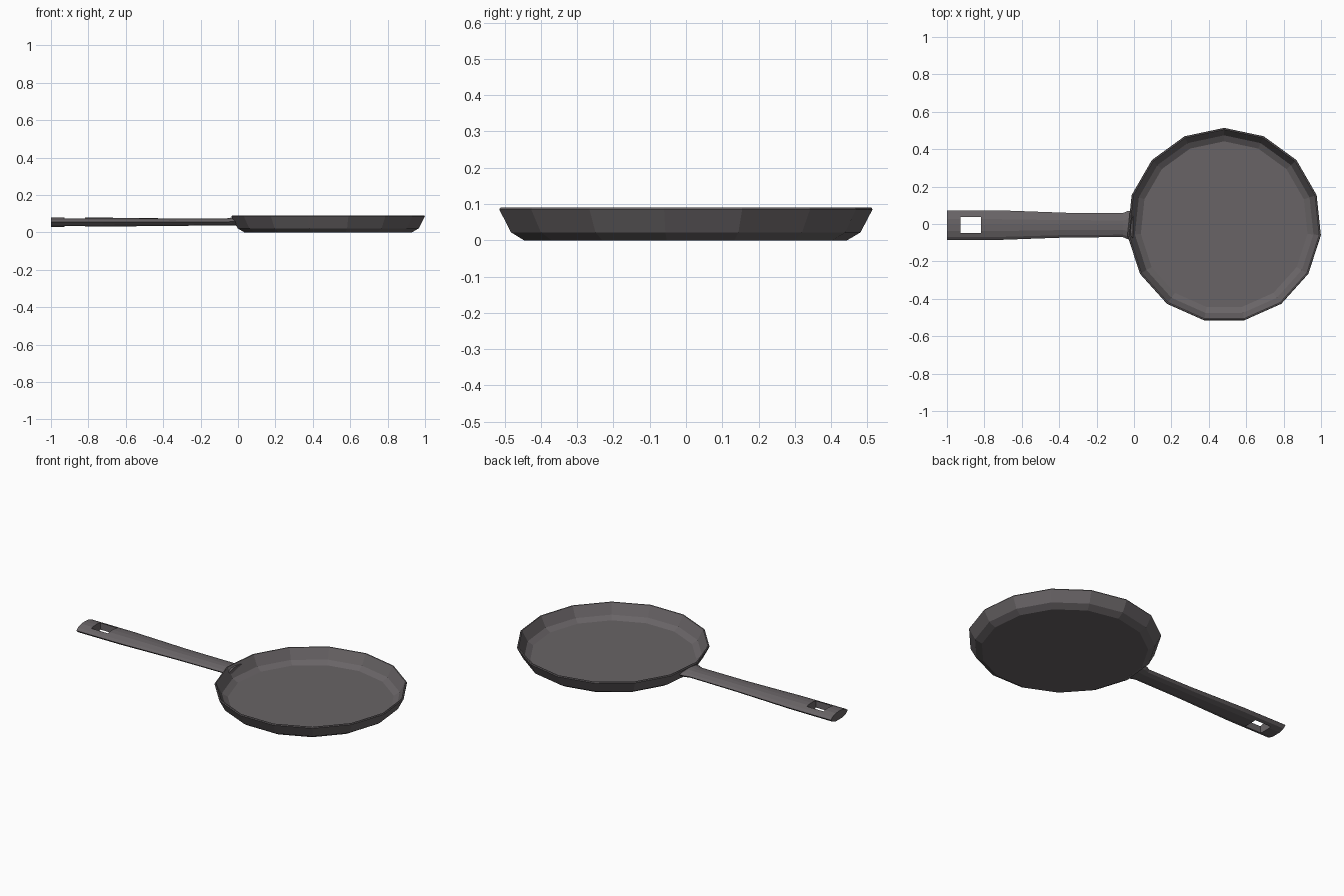
import bpy, bmesh
from math import cos, sin, pi

if "Cube" in bpy.data.objects:
    bpy.data.objects.remove(bpy.data.objects["Cube"])

CY = -0.006   # centre line of pan and handle

mat = bpy.data.materials.new("dark_metal")
mat.diffuse_color = (0.14, 0.127, 0.133, 1)
mat.use_nodes = True
mat.node_tree.nodes["Principled BSDF"].inputs["Base Color"].default_value = mat.diffuse_color


def loft(name, rings, cap_start=True, cap_end=True):
    """Skin a list of equal-length closed rings into a flat shaded mesh."""
    bm = bmesh.new()
    loops = [[bm.verts.new(p) for p in ring] for ring in rings]
    n = len(loops[0])
    for a, b in zip(loops, loops[1:]):
        for i in range(n):
            j = (i + 1) % n
            bm.faces.new((a[i], a[j], b[j], b[i]))
    if cap_start:
        bm.faces.new(loops[0][::-1])
    if cap_end:
        bm.faces.new(loops[-1])
    bmesh.ops.recalc_face_normals(bm, faces=bm.faces)
    me = bpy.data.meshes.new(name)
    bm.to_mesh(me)
    bm.free()
    ob = bpy.data.objects.new(name, me)
    bpy.context.collection.objects.link(ob)
    me.materials.append(mat)
    return ob


# Pan: 15-sided dish, profile runs from the underside over the rim to the floor
SIDES, CX = 15, 0.482
profile = [(0.45, 0), (0.487, 0.022), (0.52, 0.085), (0.517, 0.09),
           (0.511, 0.09), (0.48, 0.03), (0.448, 0.011)]
loft("pan_body", [[(CX + r * cos(pi / 2 + 2 * pi * i / SIDES),
                    CY + r * sin(pi / 2 + 2 * pi * i / SIDES), z)
                   for i in range(SIDES)] for r, z in profile])

# Handle: lens-shaped section (fraction of half width, fraction of half height)
section = [(1, 0), (0.8, 0.5), (0.4, 0.92), (0, 1), (-0.4, 0.92), (-0.8, 0.5),
           (-1, 0), (-0.8, -0.6), (-0.4, -1), (0.4, -1), (0.8, -0.6)]
# Stations: x, half width, middle z, half height
stations = [(-1, 0.079, 0.055, 0.025), (-0.72, 0.079, 0.055, 0.024),
            (-0.36, 0.066, 0.055, 0.020), (-0.06, 0.064, 0.056, 0.019),
            (-0.032, 0.076, 0.058, 0.022), (-0.006, 0.078, 0.058, 0.022)]
handle = loft("handle", [[(x, CY + w * u, z + h * v) for u, v in section]
                         for x, w, z, h in stations])

# Hanging hole through the handle end
bpy.ops.mesh.primitive_cube_add(size=1, location=(-0.872, CY, 0.05))
cutter = bpy.context.object
cutter.name = "hole_cutter"
cutter.scale = (0.11, 0.086, 0.3)
cutter.hide_render = True
cutter.hide_set(True)
cut = handle.modifiers.new("hanging_hole", 'BOOLEAN')
cut.operation = 'DIFFERENCE'
cut.solver = 'EXACT'
cut.object = cutter
